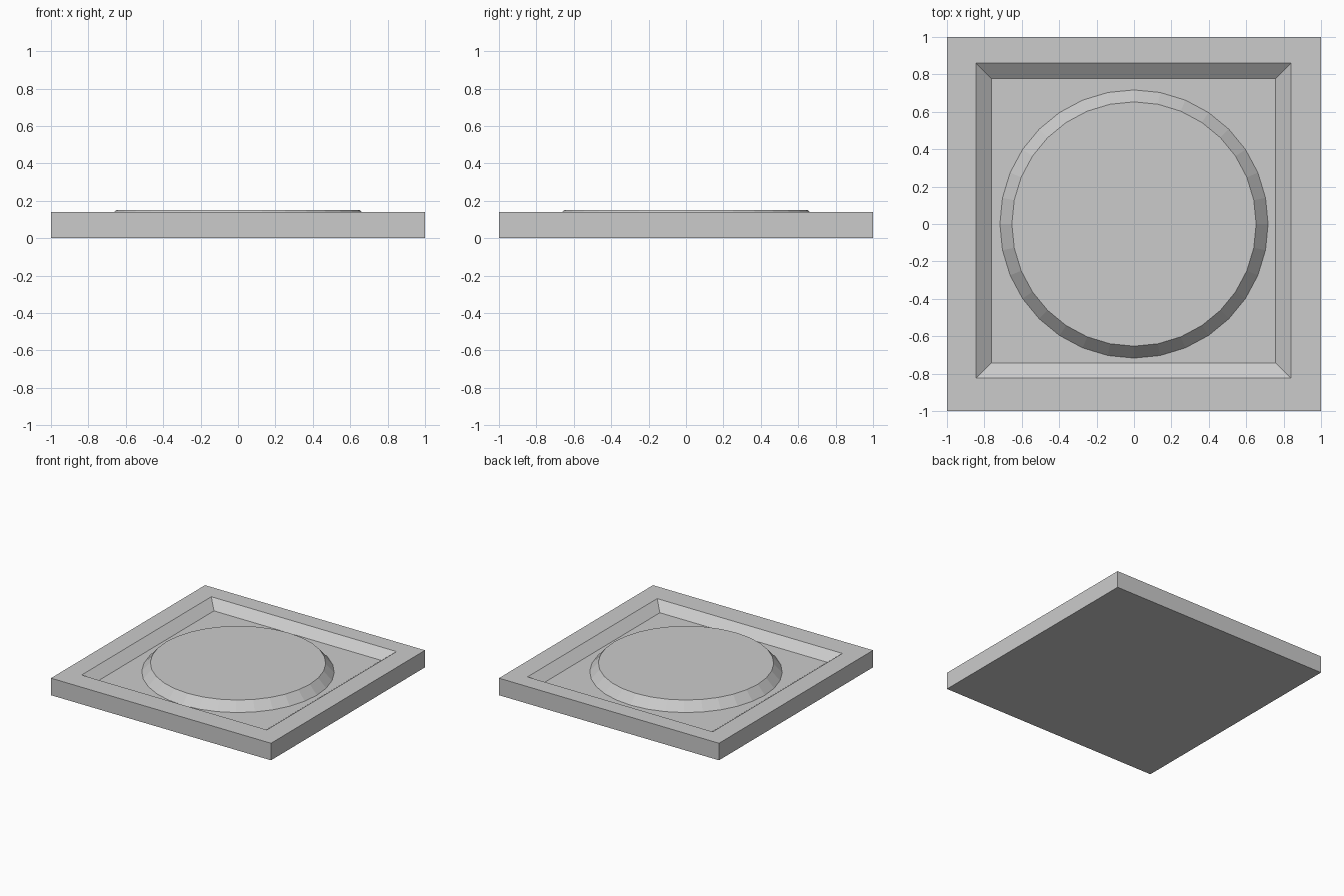
import bpy, bmesh, math

if "Cube" in bpy.data.objects:
    bpy.data.objects.remove(bpy.data.objects["Cube"])

TOP, FLOOR, DISC_TOP = 0.14, 0.077, 0.15
RECESS_Y = 0.018  # the recess sits slightly towards the back

bm = bmesh.new()


def loop(points, z):
    return [bm.verts.new((x, y, z)) for x, y in points]


def square(h, cx=0.0, cy=0.0):
    return [(cx - h, cy - h), (cx + h, cy - h), (cx + h, cy + h), (cx - h, cy + h)]


def circle(r, n=32):
    return [(r * math.cos(2 * math.pi * i / n), r * math.sin(2 * math.pi * i / n)) for i in range(n)]


def band(a, b):
    n = len(a)
    for i in range(n):
        j = (i + 1) % n
        bm.faces.new((a[i], a[j], b[j], b[i]))


# Slab, rim and sloped recess walls
base = loop(square(1.0), 0)
rim = loop(square(1.0), TOP)
recess_top = loop(square(0.842, -0.003, RECESS_Y), TOP)
recess_floor = loop(square(0.76, -0.003, RECESS_Y), FLOOR)
bm.faces.new(base[::-1])
for lower, upper in ((base, rim), (rim, recess_top), (recess_top, recess_floor)):
    band(lower, upper)

# Raised round pad with bevelled side
pad_foot = loop(circle(0.717), FLOOR)
pad_top = loop(circle(0.653), DISC_TOP)
band(pad_foot, pad_top)
bm.faces.new(pad_top)

# Flat recess floor between the square wall and the pad
open_edges = [e for e in bm.edges if e.is_boundary]
bmesh.ops.triangle_fill(bm, edges=open_edges, use_beauty=True, normal=(0, 0, 1))
bmesh.ops.recalc_face_normals(bm, faces=bm.faces)

mesh = bpy.data.meshes.new("recessed_plate")
bm.to_mesh(mesh)
bm.free()
bpy.context.collection.objects.link(bpy.data.objects.new("recessed_plate", mesh))
